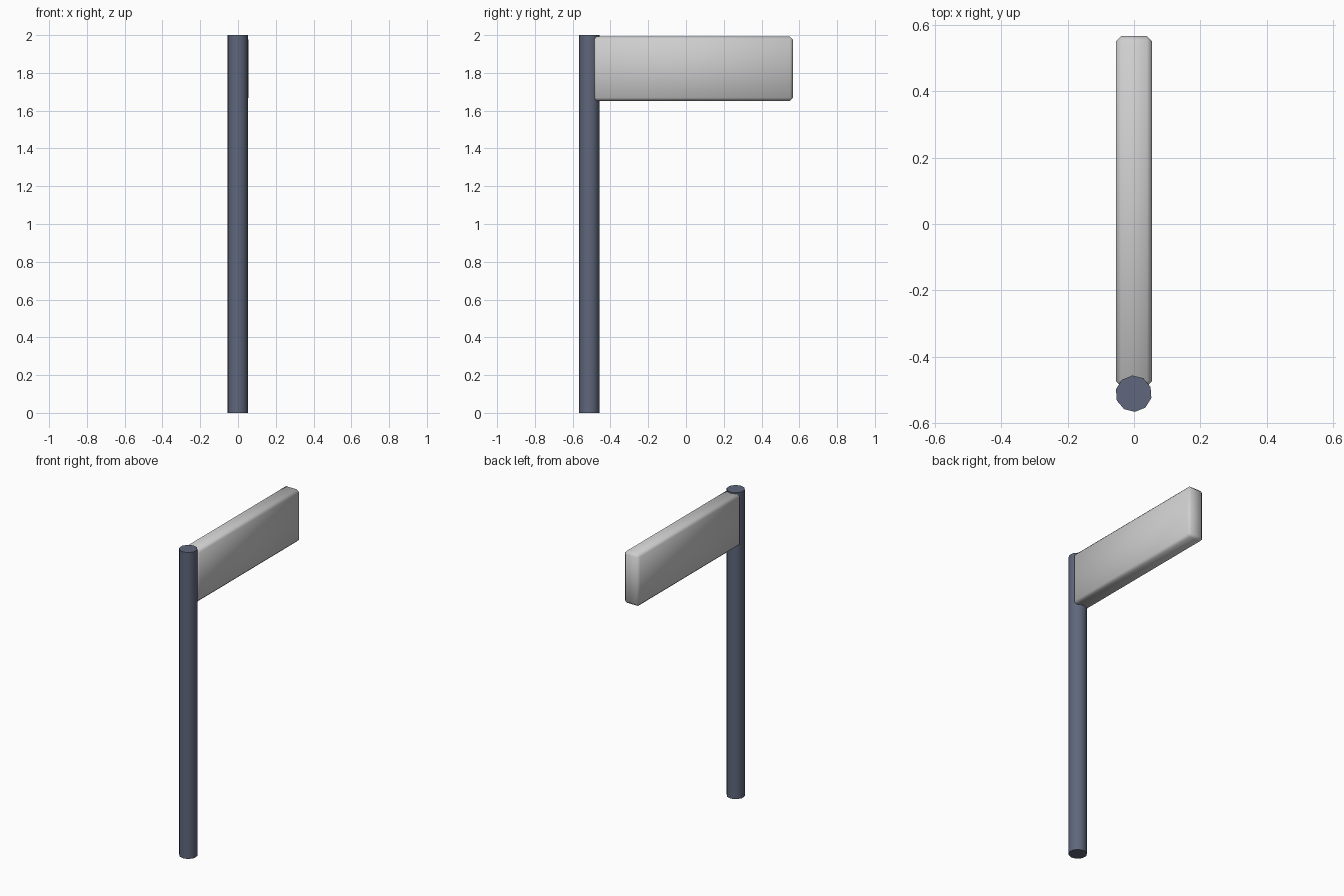
import bpy, math

if "Cube" in bpy.data.objects:
    bpy.data.objects.remove(bpy.data.objects["Cube"])

def material(name, rgb):
    m = bpy.data.materials.new(name)
    m.diffuse_color = (*rgb, 1)
    m.use_nodes = True
    m.node_tree.nodes["Principled BSDF"].inputs["Base Color"].default_value = m.diffuse_color
    return m

def finish(ob, name, mat, angle):
    ob.name = name
    ob.data.materials.append(mat)
    bpy.ops.object.shade_smooth_by_angle(angle=math.radians(angle))

slate = material("slate blue", (0.115, 0.135, 0.20))
grey = material("light grey", (0.62, 0.62, 0.62))

# Round post
bpy.ops.mesh.primitive_cylinder_add(vertices=10, radius=0.055, depth=2.0,
                                    location=(-0.001, -0.512, 1.0),
                                    rotation=(0, 0, math.radians(4)))
finish(bpy.context.object, "post", slate, 50)

# Sign board with softened edges
y0, y1, z0, z1 = -0.49, 0.567, 1.652, 1.992
bpy.ops.mesh.primitive_cube_add(size=1, location=(0, (y0 + y1) / 2, (z0 + z1) / 2))
board = bpy.context.object
board.scale = (0.11, y1 - y0, z1 - z0)
bpy.ops.object.transform_apply(location=False, rotation=False, scale=True)
bev = board.modifiers.new("soft edges", 'BEVEL')
bev.width = 0.016
bev.segments = 1
bpy.ops.object.modifier_apply(modifier=bev.name)
finish(board, "sign_board", grey, 60)
